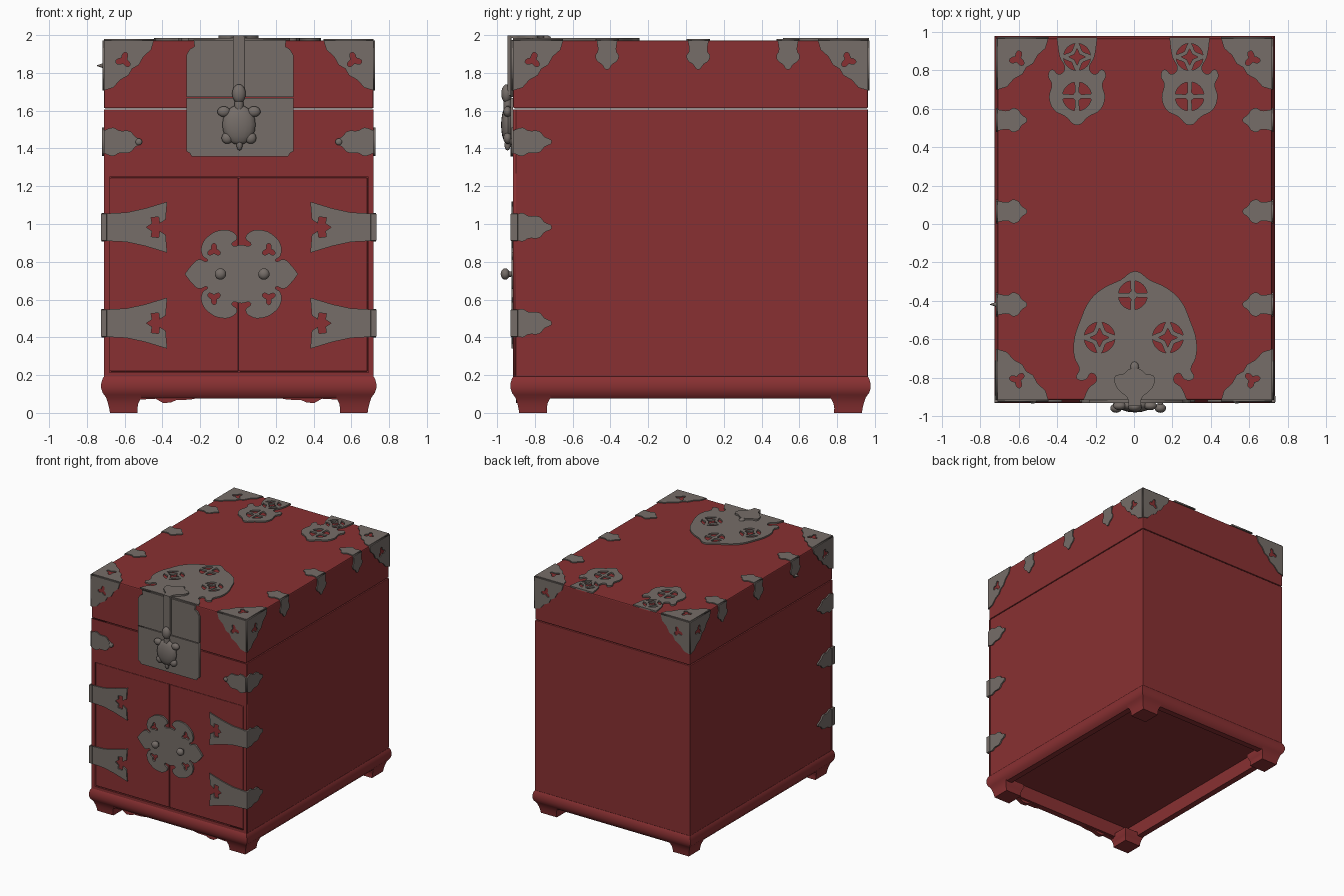
import bpy, bmesh
from math import sin, cos, pi, radians
from mathutils import Matrix, Vector

cube = bpy.data.objects.get("Cube")
if cube:
    bpy.data.objects.remove(cube, do_unlink=True)

X, Y, Z = Vector((1, 0, 0)), Vector((0, 1, 0)), Vector((0, 0, 1))
CX, CY, HX, HY = 0.004, 0.024, 0.714, 0.939     # chest centre and half sizes
FRONT, TOP = CY - HY, 1.972


def material(name, rgb, rough):
    m = bpy.data.materials.new(name)
    m.use_nodes = True
    m.diffuse_color = (*rgb, 1)
    bsdf = m.node_tree.nodes["Principled BSDF"]
    bsdf.inputs["Base Color"].default_value = (*rgb, 1)
    bsdf.inputs["Roughness"].default_value = rough
    return m


RED = material("red lacquer", (0.25, 0.03, 0.032), 0.5)
METAL = material("grey metal", (0.18, 0.155, 0.14), 0.5)


def finish(name, bm, mat, smooth=False, bevel=0):
    bmesh.ops.recalc_face_normals(bm, faces=bm.faces)
    me = bpy.data.meshes.new(name)
    bm.to_mesh(me)
    bm.free()
    me.materials.append(mat)
    ob = bpy.data.objects.new(name, me)
    bpy.context.collection.objects.link(ob)
    if bevel:
        mod = ob.modifiers.new("soft edges", "BEVEL")
        mod.width, mod.segments = bevel, 2
    if smooth:
        bpy.ops.object.select_all(action="DESELECT")
        ob.select_set(True)
        bpy.context.view_layer.objects.active = ob
        bpy.ops.object.shade_smooth_by_angle(angle=radians(35))
    return ob


def loft(name, rings, mat, loop=False, **kw):
    """Joins rectangles (x0, x1, y0, y1, z) into a solid or a closed frame."""
    bm = bmesh.new()
    rows = [[bm.verts.new(p) for p in ((a, c, z), (b, c, z), (b, d, z), (a, d, z))]
            for a, b, c, d, z in rings]
    for i in range(len(rows) if loop else len(rows) - 1):
        low, high = rows[i], rows[(i + 1) % len(rows)]
        for k in range(4):
            n = (k + 1) % 4
            bm.faces.new((low[k], low[n], high[n], high[k]))
    if not loop:
        bm.faces.new(rows[0])
        bm.faces.new(rows[-1])
    return finish(name, bm, mat, **kw)


def box(name, x0, x1, y0, y1, z0, z1, mat, bevel=0.004):
    return loft(name, [(x0, x1, y0, y1, z0), (x0, x1, y0, y1, z1)], mat, bevel=bevel)


def blob(name, loc, size, mat=METAL):
    bm = bmesh.new()
    bmesh.ops.create_uvsphere(bm, u_segments=16, v_segments=10, radius=1,
                              matrix=Matrix.Translation(loc) @ Matrix.Diagonal((*size, 1)))
    return finish(name, bm, mat, smooth=True)


def sym(half):
    """Mirrors a half outline across its centre line."""
    return half + [(-u, v) for u, v in reversed(half) if u]


def plate(name, outline, origin, u, v, n, t=0.008, holes=(), curved=True, mat=METAL):
    """Cuts a flat plate with holes, lying on a surface whose normal is n."""
    cu = bpy.data.curves.new(name, "CURVE")
    cu.dimensions, cu.fill_mode, cu.extrude, cu.resolution_u = "2D", "BOTH", t / 2, 4
    for pts, soft in [(outline, curved)] + [(h, False) for h in holes]:
        sp = cu.splines.new("BEZIER" if soft else "POLY")
        target = sp.bezier_points if soft else sp.points
        target.add(len(pts) - 1)
        for p, (a, b) in zip(target, pts):
            if soft:
                p.co = (a, b, 0)
                p.handle_left_type = p.handle_right_type = "AUTO" if b else "VECTOR"
            else:
                p.co = (a, b, 0, 1)
        sp.use_cyclic_u = True
    tmp = bpy.data.objects.new(name, cu)
    bpy.context.collection.objects.link(tmp)
    me = bpy.data.meshes.new_from_object(
        tmp.evaluated_get(bpy.context.evaluated_depsgraph_get()))
    bm = bmesh.new()
    bm.from_mesh(me)
    bpy.data.objects.remove(tmp, do_unlink=True)
    bpy.data.meshes.remove(me)
    bpy.data.curves.remove(cu)
    bmesh.ops.remove_doubles(bm, verts=bm.verts, dist=1e-5)
    place = Matrix((u, v, n)).transposed().to_4x4()
    place.translation = Vector(origin) + n * t / 2
    bm.transform(place)
    return finish(name, bm, mat)


def polar(c, r, a):
    return c[0] + r * cos(a), c[1] + r * sin(a)


def trefoil(c, r, turn=pi / 4):
    return [polar(c, r * (1 + 0.45 * cos(3 * i * pi / 12)), i * pi / 12 + turn) for i in range(24)]


def arc(c, r, mid, spread, dip=0.0):
    steps = [i / 4 - 1 for i in range(9)]
    return [polar(c, r * (1 - dip * (1 - s * s)), mid + s * spread) for s in steps]


def coin(c, r):
    """Four outer slivers around a hollow diamond."""
    cuts = [arc(c, r, k * pi / 2 + pi / 4, 0.66) + arc(c, r * 0.96, k * pi / 2 + pi / 4, 0.6, 0.4)[::-1]
            for k in range(4)]
    return cuts + [[polar(c, r * (0.62 if k % 2 == 0 else 0.28), k * pi / 4) for k in range(8)]]


def lattice(c, r):
    """Four openings between crossed bars."""
    return [arc(c, r, k * pi / 2 + pi / 4, 0.62) + arc(c, r * 0.3, k * pi / 2 + pi / 4, 0.3)[::-1]
            for k in range(4)]


# Carcass and lid
L, R, BACK = CX - HX, CX + HX, CY + HY
box("cabinet_body", L, R, FRONT + 0.015, BACK, 0.19, 1.607, RED)
box("lid", L, R, FRONT, BACK, 1.612, TOP, RED, bevel=0.008)
frame = [(L, 0.19), (R, 0.19), (R, 1.607), (L, 1.607)]
opening = [(-0.68, 0.215), (0.69, 0.215), (0.69, 1.25), (-0.68, 1.25)]
plate("front_frame", frame, (0, FRONT + 0.015, 0), X, Z, -Y, 0.015, [opening], False, RED)
for side, x0, x1 in (("right", -0.675, 0.002), ("left", 0.008, 0.685)):
    box(side + "_door", x0, x1, FRONT + 0.005, FRONT + 0.02, 0.22, 1.245, RED)

# Moulded base frame
profile = [(0, 0.192), (0.008, 0.178), (0.014, 0.155), (0.014, 0.13), (0.006, 0.105),
           (-0.01, 0.085), (-0.02, 0.075), (-0.07, 0.075), (-0.07, 0.192)]
loft("base_frame", [(L - o, R + o, FRONT - o, BACK + o, z) for o, z in profile],
     RED, loop=True, smooth=True)

# Feet
for sx in (-1, 1):
    for sy in (-1, 1):
        rings = []
        for o, w, z in ((0.005, 0.2, 0.105), (-0.012, 0.185, 0.08), (-0.022, 0.16, 0.05),
                        (-0.028, 0.15, 0.025), (-0.032, 0.147, 0)):
            x, y = CX + sx * (HX + o), CY + sy * (HY + o)
            xs, ys = sorted((x, x - sx * w)), sorted((y, y - sy * w))
            rings.append((*xs, *ys, z))
        loft("foot", rings, RED, smooth=True)

# Scalloped apron under the front
apron = [(0.53, 0.1), (0.53, 0.07), (0.44, 0.075), (0.4, 0.052), (0.36, 0.055), (0.33, 0.068),
         (0.26, 0.07), (0.18, 0.085), (0.15, 0.085)]
plate("front_apron", sym(apron), (CX, FRONT + 0.05, 0), X, Z, -Y, 0.035, (), False, RED)

# Corner brackets on three faces of every lid corner
edge = [(0.265, 0), (0.25, 0.05), (0.21, 0.085), (0.185, 0.13), (0.15, 0.15)]
bracket = [(0, 0)] + edge + [(b, a) for a, b in reversed(edge)]
for sx in (-1, 1):
    for sy in (-1, 1):
        corner = (CX + sx * HX, CY + sy * HY, TOP)
        hole = [trefoil((0.105, 0.105), 0.03)]
        for face, u, v, n in (("top", -sx * X, -sy * Y, Z), ("end", -sx * X, -Z, sy * Y),
                              ("side", -sy * Y, -Z, sx * X)):
            plate(face + "_corner_bracket", bracket, corner, u, v, n, 0.008, hole, False)

# Pointed clips along lid edges and front edges; door hinges
clip = [(0.055, 0), (0.05, 0.06), (0.062, 0.08), (0.052, 0.11), (0.03, 0.125), (0, 0.155)]
long_clip = [(0.06, 0), (0.075, 0.05), (0.06, 0.08), (0.055, 0.14), (0.028, 0.165), (0, 0.205)]
strap = [(0.072, 0), (0.078, 0.12), (0.1, 0.22), (0.135, 0.335), (0.04, 0.327), (0.02, 0.295),
         (0.055, 0.29), (0.05, 0.25), (0.02, 0.255), (0, 0.225)]
for sx in (-1, 1):
    x = CX + sx * HX
    for y in (-0.418, 0.065, 0.54):
        plate("top_edge_clip", sym(clip), (x, y, TOP), Y, -sx * X, Z)
        plate("side_edge_clip", sym(clip), (x, y, TOP), Y, -Z, sx * X)
    plate("front_band_clip", sym(long_clip), (x, FRONT, 1.435), Z, -sx * X, -Y, 0.01)
    plate("side_band_clip", sym(long_clip), (x, FRONT, 1.435), Z, Y, sx * X, 0.01)
    blob("clip_stud", (x - sx * 0.185, FRONT - 0.008, 1.435), (0.018, 0.01, 0.018))
    for z in (0.983, 0.475):
        plate("hinge_strap", sym(strap), (x, FRONT, z), Z, -sx * X, -Y, 0.01, (), False)
        plate("hinge_side_leaf", sym(long_clip), (x, FRONT, z), Z, Y, sx * X, 0.012)
        box("hinge_knuckle", x - 0.016, x + 0.016, FRONT - 0.014, FRONT + 0.025,
            z - 0.072, z + 0.072, METAL)

# Door medallion and pulls
lobe = [(0, 0.155), (0.05, 0.155), (0.022, 0.19), (0.05, 0.225), (0.11, 0.232), (0.17, 0.205),
        (0.21, 0.15), (0.205, 0.095), (0.18, 0.07), (0.225, 0.078), (0.265, 0.045), (0.3, 0)]
half = lobe + [(a, -b) for a, b in reversed(lobe) if b]
curls = [trefoil((a * 0.145, b * 0.125), 0.026, pi / 2 * b) for a in (-1, 1) for b in (-1, 1)]
plate("door_medallion", sym(half), (0.018, FRONT + 0.005, 0.735), X, Z, -Y, 0.014, curls)
for x in (-0.093, 0.137):
    blob("pull_stem", (x, FRONT - 0.02, 0.735), (0.015, 0.03, 0.015))
    blob("pull_knob", (x, FRONT - 0.042, 0.735), (0.03, 0.024, 0.03))

# Lock plate in two leaves, with hasp bar
upper = [(0.245, 0), (0.24, 0.035), (0.265, 0.05), (0.283, 0.08), (0.283, 0.302)]
lower = [(0.283, 0.308), (0.283, 0.59), (0.265, 0.6), (0.255, 0.618)]
for name, leaf in (("lock_plate_upper", upper), ("lock_plate_lower", lower)):
    plate(name, sym(leaf), (0.01, FRONT, 1.975), X, -Z, -Y, 0.014, (), False)
box("hasp_bar", -0.027, 0.037, FRONT - 0.03, FRONT - 0.01, 1.68, 1.998, METAL)

# Turtle-shaped lock
blob("turtle_shell", (0.005, -0.943, 1.525), (0.088, 0.036, 0.105))
blob("turtle_head", (0.005, -0.95, 1.69), (0.036, 0.028, 0.05))
blob("turtle_neck", (0.005, -0.945, 1.63), (0.024, 0.022, 0.06))
blob("turtle_tail", (0.008, -0.945, 1.42), (0.016, 0.016, 0.03))
for s in (-1, 1):
    blob("turtle_front_leg", (0.005 + s * 0.08, -0.945, 1.595), (0.034, 0.022, 0.028))
    blob("turtle_back_leg", (0.005 + s * 0.062, -0.945, 1.455), (0.03, 0.022, 0.03))

# Pierced plate on the lid front and the hasp root above it
arch = [(0.27, 0), (0.24, 0.065), (0.2, 0.105), (0.225, 0.14), (0.26, 0.105), (0.305, 0.115),
        (0.29, 0.16), (0.315, 0.22), (0.318, 0.31), (0.285, 0.415), (0.235, 0.52),
        (0.16, 0.585), (0.075, 0.625), (0, 0.67)]
pierced = lattice((-0.012, 0.545), 0.075) + coin((-0.185, 0.325), 0.08) + coin((0.17, 0.325), 0.08)
plate("lid_front_plate", sym(arch), (0.006, FRONT, TOP), X, Y, Z, 0.012, pierced)
root = [(0.03, 0), (0.04, 0.045), (0.07, 0.07), (0.1, 0.11), (0.1, 0.155), (0.06, 0.165),
        (0.03, 0.19), (0, 0.195)]
plate("hasp_root", sym(root), (0.003, FRONT - 0.03, TOP + 0.012), X, Y, Z, 0.014)
blob("hasp_root_knob", (0.003, -0.745, 1.985), (0.022, 0.03, 0.014))

# Lid hinges at the back
leaf = [(0.105, 0), (0.09, 0.1), (0.065, 0.165), (0.095, 0.19), (0.13, 0.165), (0.15, 0.195),
        (0.132, 0.24), (0.145, 0.31), (0.12, 0.375), (0.06, 0.41), (0, 0.455)]
for x in (-0.296, 0.289):
    cuts = coin((0, 0.1), 0.07) + lattice((0, 0.305), 0.075)
    plate("lid_back_hinge", sym(leaf), (x, BACK + 0.005, TOP), X, -Y, Z, 0.012, cuts)

# Small pin on the right side of the lid
bm = bmesh.new()
bmesh.ops.create_cone(bm, cap_ends=True, segments=10, radius1=0.014, radius2=0.002, depth=0.035,
                      matrix=Matrix.Translation((L - 0.02, -0.418, 1.838)) @ Matrix.Rotation(-pi / 2, 4, "Y"))
finish("side_pin", bm, METAL, smooth=True)
